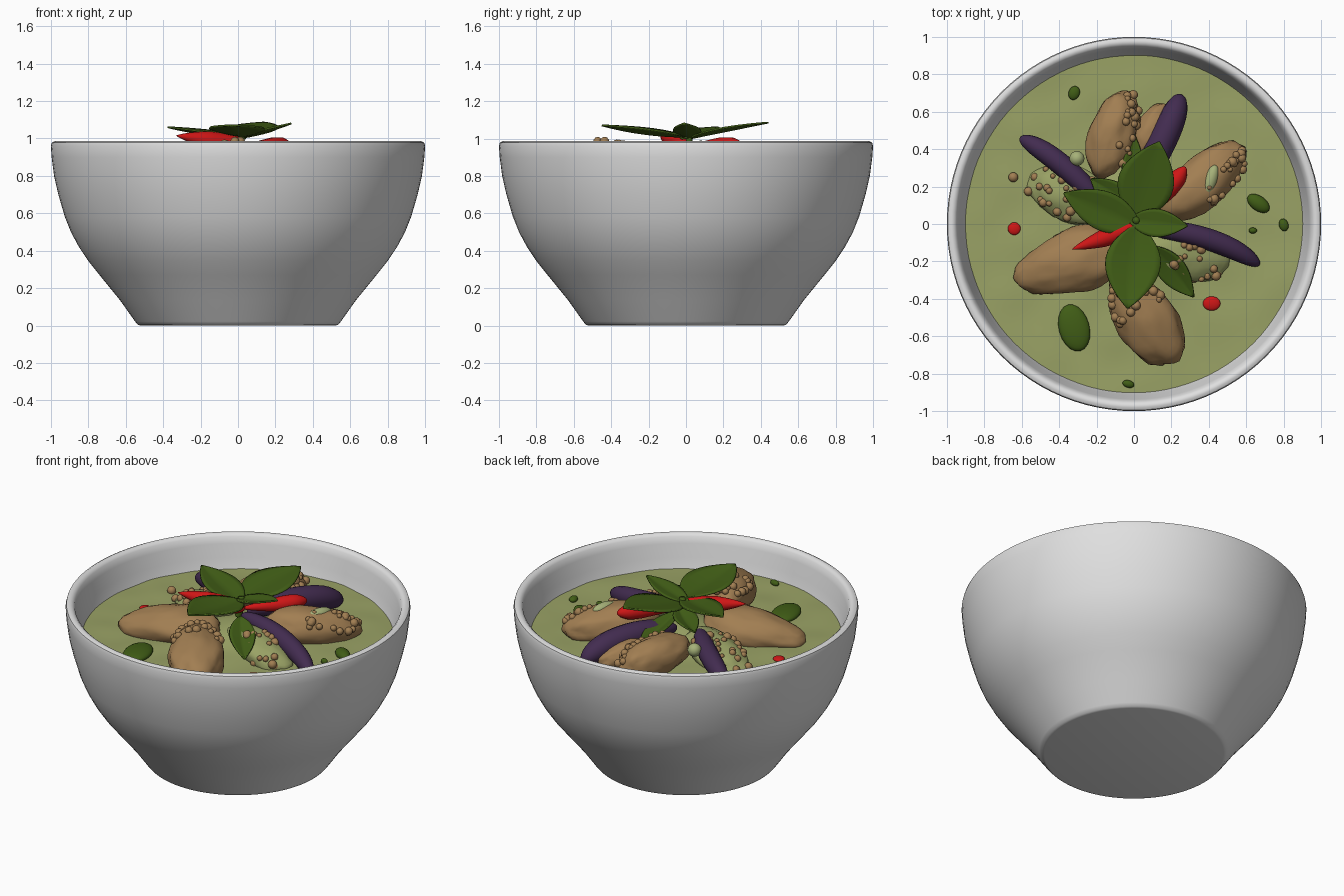
import bpy, bmesh, math, random
from mathutils import Vector, Matrix, noise

if "Cube" in bpy.data.objects:
    bpy.data.objects.remove(bpy.data.objects["Cube"])

random.seed(4)

def mat(name, r, g, b):
    m = bpy.data.materials.new(name)
    m.diffuse_color = (r, g, b, 1)
    m.use_nodes = True
    m.node_tree.nodes["Principled BSDF"].inputs["Base Color"].default_value = m.diffuse_color
    return m

WHITE = mat("white_ceramic", 0.74, 0.74, 0.74)
SOUP = mat("green_broth", 0.32, 0.36, 0.13)
MEAT = mat("cooked_meat", 0.36, 0.21, 0.085)
PURPLE = mat("purple_skin", 0.055, 0.025, 0.08)
LEAF = mat("basil_green", 0.052, 0.11, 0.008)
RED = mat("chili_red", 0.62, 0.008, 0.008)
PALE = mat("pale_green", 0.38, 0.44, 0.19)
LEVEL = 0.785  # broth height

def finish(name, bm, *mats):
    bmesh.ops.recalc_face_normals(bm, faces=bm.faces[:])
    me = bpy.data.meshes.new(name)
    bm.to_mesh(me)
    bm.free()
    for m in mats:
        me.materials.append(m)
    for p in me.polygons:
        p.use_smooth = True
    ob = bpy.data.objects.new(name, me)
    bpy.context.collection.objects.link(ob)
    return ob

def rings_to_faces(bm, rings, closed=True):
    for a, b in zip(rings, rings[1:]):
        n = len(a)
        for i in range(n if closed else n - 1):
            j = (i + 1) % n
            bm.faces.new((a[i], a[j], b[j], b[i]))

def revolve(bm, profile, n=96):
    rings = [[bm.verts.new((r * math.cos(2 * math.pi * i / n), r * math.sin(2 * math.pi * i / n), z))
              for i in range(n)] for r, z in profile]
    rings_to_faces(bm, rings)
    return rings

def bezier(a, b, c, t):
    return a * (1 - t) ** 2 + b * 2 * t * (1 - t) + c * t * t

def chunk(name, outer, inner, width, height, body=MEAT, taper=0.0, bumps=0, span=(-1, 1), side=0, spots=MEAT):
    """Lumpy piece lying from outer to inner, with small beads on its upper side."""
    a, b = Vector(outer), Vector(inner)
    x = (b - a).normalized()
    y = Vector((0, 0, 1)).cross(x).normalized()
    frame = Matrix((x, y, x.cross(y))).transposed()
    mid, half = (a + b) / 2, (b - a).length / 2
    seed = Vector((random.random() * 20, random.random() * 20, 0))

    def place(p):
        k = 1 + taper * p.x
        q = Vector((p.x * half, p.y * width * k, p.z * height * k))
        q *= 1 + 0.10 * noise.noise(p * 1.6 + seed) + 0.04 * noise.noise(p * 4 + seed)
        return mid + frame @ q

    bm = bmesh.new()
    bmesh.ops.create_icosphere(bm, subdivisions=4, radius=1)
    for v in bm.verts:
        v.co = place(v.co.copy())
    n_body = len(bm.faces)
    for _ in range(bumps):
        u = random.uniform(*span)
        ang = random.uniform(0.15, 0.85) * math.pi if side == 0 else math.pi / 2 - side * random.uniform(0.2, 1.4)
        s = math.sqrt(max(0, 1 - u * u))
        p = place(Vector((u, s * math.cos(ang), s * math.sin(ang))))
        bmesh.ops.create_icosphere(bm, subdivisions=2, radius=random.uniform(0.014, 0.027),
                                   matrix=Matrix.Translation(p))
    bm.faces.ensure_lookup_table()
    for f in bm.faces[n_body:]:
        f.material_index = 1
    return finish(name, bm, body, spots)

def tube(name, a, b, c, radius, material, n=14, steps=20):
    """Curved rounded tube; radius(t) gives its thickness."""
    a, b, c = Vector(a), Vector(b), Vector(c)
    bm = bmesh.new()
    rings = []
    for s in range(steps + 1):
        t = (1 - math.cos(math.pi * s / steps)) / 2
        d = ((b - a) * (1 - t) + (c - b) * t).normalized()
        y = Vector((0, 0, 1)).cross(d).normalized()
        z = d.cross(y)
        r = max(radius(t), 0.002)
        p = bezier(a, b, c, t)
        rings.append([bm.verts.new(p + r * (y * math.cos(2 * math.pi * i / n) + z * math.sin(2 * math.pi * i / n)))
                      for i in range(n)])
    rings_to_faces(bm, rings)
    bm.faces.new(rings[0])
    bm.faces.new(rings[-1])
    return finish(name, bm, material)

def leaf(name, a, c, half_width, sag=0.03, fold=0.03, steps=14, cols=8):
    """Pointed leaf arching from stem a to tip c, creased at the midrib."""
    a, c = Vector(a), Vector(c)
    b = (a + c) / 2 - Vector((0, 0, sag))
    side = Vector((0, 0, 1)).cross(c - a).normalized()
    bm = bmesh.new()
    rows = []
    for s in range(steps + 1):
        t = s / steps
        w = max(half_width * math.sin(math.pi * t ** 0.9) ** 0.85, 0.004)
        rows.append([bm.verts.new(bezier(a, b, c, t) + side * w * v +
                                  Vector((0, 0, fold * abs(v) * w / half_width)))
                     for v in (2 * j / cols - 1 for j in range(cols + 1))])
    rings_to_faces(bm, rows, closed=False)
    ob = finish(name, bm, LEAF)
    mod = ob.modifiers.new("thickness", 'SOLIDIFY')
    mod.thickness = 0.009
    mod.offset = 0
    return ob

def blob(name, loc, size, material, angle=0):
    bm = bmesh.new()
    m = Matrix.Translation(loc) @ Matrix.Rotation(math.radians(angle), 4, 'Z') @ Matrix.Diagonal((*size, 1))
    bmesh.ops.create_icosphere(bm, subdivisions=3, radius=1, matrix=m)
    return finish(name, bm, material)

# Bowl: outer wall, rounded rim, inner wall to just below the broth
bm = bmesh.new()
rings = revolve(bm, [(0.52, 0.0), (0.535, 0.004), (0.55, 0.022), (0.63, 0.135), (0.74, 0.27), (0.80, 0.345),
                     (0.85, 0.42), (0.893, 0.5), (0.925, 0.58), (0.96, 0.7), (0.983, 0.8), (0.996, 0.9),
                     (1.0, 0.96), (0.995, 0.978), (0.98, 0.986), (0.963, 0.984), (0.948, 0.97),
                     (0.937, 0.93), (0.918, 0.85), (0.9, 0.78), (0.885, 0.74)])
bm.faces.new(rings[0])
bowl = finish("bowl", bm, WHITE)
bpy.context.view_layer.objects.active = bowl
bowl.select_set(True)
bpy.ops.object.shade_smooth_by_angle(angle=math.radians(40))

# Broth surface, gently wavy and heaped under the garnish
bm = bmesh.new()
rings = revolve(bm, [(0.907 * (k / 24), LEVEL) for k in range(24, 0, -1)])
bm.faces.new(rings[-1])
for v in bm.verts:
    r = v.co.xy.length
    v.co.z += 0.09 * math.exp(-(r / 0.25) ** 2) + 0.008 * noise.noise(v.co * 5)
finish("broth", bm, SOUP)

# Meat pieces
chunk("meat_back", (-0.04, 0.71, 0.84), (-0.19, 0.25, 0.88), 0.125, 0.12, bumps=26, span=(-1, 0.6), side=1)
chunk("meat_right", (0.57, 0.42, 0.81), (0.17, 0.04, 0.88), 0.135, 0.12, bumps=22, span=(-0.95, 0.2), side=1)
chunk("meat_left", (-0.65, -0.30, 0.79), (-0.05, -0.11, 0.86), 0.165, 0.12, taper=0.25)
chunk("meat_front", (0.21, -0.74, 0.81), (-0.09, -0.27, 0.91), 0.165, 0.12, taper=-0.1, bumps=24,
      span=(0.2, 0.95))
chunk("meat_small", (0.17, 0.64, 0.80), (0.02, 0.38, 0.86), 0.08, 0.07)

# Pieces coated in broth, with beads of meat showing through
chunk("coated_left", (-0.56, 0.24, 0.77), (-0.1, 0.08, 0.87), 0.15, 0.08, SOUP, bumps=24, span=(-0.9, 0.4))
chunk("coated_right", (0.50, -0.22, 0.77), (0.05, -0.12, 0.90), 0.13, 0.08, SOUP, bumps=26, span=(-0.95, 0.3))
for i, (x, y, r) in enumerate([(-0.645, 0.25, 0.026), (-0.53, 0.25, 0.022), (-0.5, 0.18, 0.025),
                               (0.45, -0.18, 0.02), (0.45, -0.26, 0.02), (0.32, -0.29, 0.024)]):
    blob(f"meat_bead_{i}", (x, y, LEVEL + 0.012), (r, r, r), MEAT)

# Aubergine slices
def slice_radius(r):
    return lambda t: r * (1 - abs(2 * t - 1) ** 4) ** 0.5 * (0.85 + 0.15 * math.sin(math.pi * t))

tube("aubergine_left", (-0.61, 0.46, 0.81), (-0.39, 0.36, 0.90), (-0.15, 0.08, 0.88), slice_radius(0.058), PURPLE)
tube("aubergine_back", (0.25, 0.69, 0.80), (0.19, 0.48, 0.93), (-0.02, 0.12, 0.88), slice_radius(0.075), PURPLE)
tube("aubergine_right", (0.67, -0.22, 0.79), (0.43, -0.04, 0.89), (0.04, -0.02, 0.93), slice_radius(0.058), PURPLE)

# Chilies: pointed at one end, rounded at the other
tube("chili_left", (-0.33, -0.135, 1.015), (-0.2, -0.09, 1.0), (0.05, 0.0, 0.96),
     lambda t: 0.048 * min(1, t * 1.9) ** 0.8 * min(1, (1 - t) * 8) ** 0.5, RED)
tube("chili_right", (0.0, 0.0, 0.95), (0.15, 0.12, 0.96), (0.275, 0.305, 0.96),
     lambda t: 0.048 * min(1, t * 1.5) ** 0.8 * min(1, (1 - t) * 6) ** 0.5, RED)
blob("chili_slice_left", (-0.64, -0.025, LEVEL + 0.005), (0.034, 0.034, 0.014), RED)
blob("chili_slice_right", (0.415, -0.425, LEVEL + 0.005), (0.047, 0.038, 0.016), RED)

# Basil sprig
leaf("basil_back", (0.0, 0.02, 1.0), (0.135, 0.44, 1.085), 0.15, 0.0, 0.012)
leaf("basil_front", (0.02, 0.0, 1.01), (-0.035, -0.45, 1.07), 0.148, 0.03, 0.03)
leaf("basil_left", (0.04, -0.02, 1.0), (-0.375, 0.165, 1.06), 0.105, 0.02, 0.02)
leaf("basil_right", (-0.03, 0.02, 1.0), (0.285, -0.01, 1.08), 0.075, 0.02, 0.015)
leaf("basil_low_back", (-0.01, 0.1, 0.97), (0.0, 0.48, 0.90), 0.06)
leaf("basil_low_left", (0.0, 0.08, 0.98), (-0.23, 0.24, 0.95), 0.07)
leaf("basil_low_front", (0.1, -0.12, 0.97), (0.32, -0.39, 0.86), 0.075)
tube("basil_stem", (0.0, 0.0, 0.9), (0.02, 0.01, 0.95), (0.01, 0.02, 1.02), lambda t: 0.02, LEAF, 8, 6)

# Loose basil pieces floating on the broth
for i, (x, y, rx, ry, ang) in enumerate([(-0.32, -0.555, 0.082, 0.128, 15), (0.665, 0.11, 0.068, 0.04, -35),
                                         (-0.32, 0.70, 0.03, 0.038, -20), (0.80, -0.005, 0.025, 0.034, 15),
                                         (0.635, -0.035, 0.022, 0.016, 0), (-0.03, -0.855, 0.032, 0.02, -15)]):
    blob(f"basil_piece_{i}", (x, y, LEVEL + 0.01), (rx, ry, 0.018 if rx < 0.06 else 0.03), LEAF, ang)

# Pea and pale patch of broth on the right meat
blob("pea", (-0.305, 0.35, 0.90), (0.04, 0.04, 0.04), PALE)
blob("broth_patch", (0.41, 0.235, 0.935), (0.036, 0.085, 0.035), PALE, -18)
